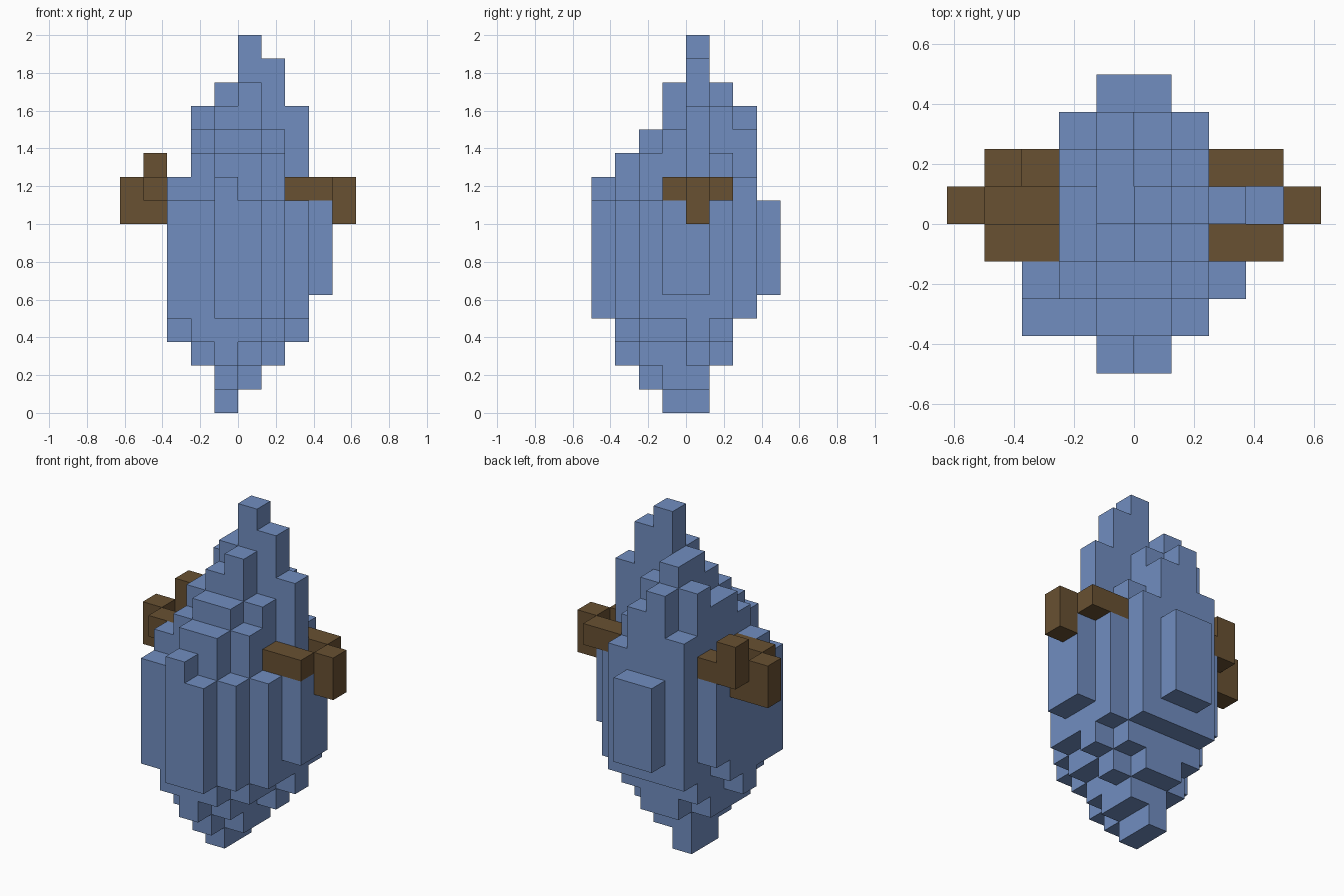
import bpy
import bmesh
from mathutils import Vector

CELL = 0.125

old = bpy.data.objects.get("Cube")
if old:
    bpy.data.objects.remove(old, do_unlink=True)


def material(name, rgb):
    mat = bpy.data.materials.new(name)
    mat.use_nodes = True
    colour = (*rgb, 1)
    mat.diffuse_color = colour
    mat.node_tree.nodes["Principled BSDF"].inputs["Base Color"].default_value = colour
    return mat


def block(x, y, z):
    """Cells inside a box given as half-open index ranges."""
    return {(i, j, k) for i in range(*x) for j in range(*y) for k in range(*z)}


def build(name, cells, mat):
    """Make the outer skin of a set of cubic cells, with coplanar faces merged."""
    bm = bmesh.new()
    for cell in cells:
        centre = Vector(cell) + Vector((0.5, 0.5, 0.5))
        for axis in range(3):
            for sign in (-1, 1):
                near = list(cell)
                near[axis] += sign
                if tuple(near) in cells:
                    continue
                normal, u, v = Vector(), Vector(), Vector()
                normal[axis] = sign / 2
                u[(axis + 1) % 3] = 0.5
                v[(axis + 2) % 3] = sign / 2
                corners = (-u - v, u - v, u + v, v - u)
                bm.faces.new([bm.verts.new((centre + normal + c) * CELL) for c in corners])
    bmesh.ops.remove_doubles(bm, verts=bm.verts, dist=CELL / 100)
    bmesh.ops.dissolve_limit(bm, angle_limit=0.01, verts=bm.verts, edges=bm.edges)
    mesh = bpy.data.meshes.new(name)
    bm.to_mesh(mesh)
    bm.free()
    mesh.materials.append(mat)
    obj = bpy.data.objects.new(name, mesh)
    bpy.context.collection.objects.link(obj)
    return obj


blue = material("slate blue", (0.165, 0.27, 0.53))
brown = material("wood brown", (0.14, 0.082, 0.032))

# Spindle body: column tops and bottoms, rows front to back, a = ground level
TOPS = ["..kj...", "jjllj..", "klmmlj.", "jmnomjj",
        "imoqpnj", "jnonlj.", ".lnmk..", "..jj..."]
BOTTOMS = ["..ee...", "edcde..", "ecbcde.", "dcabdef",
           "ecabcdf", "fdccde.", ".eeee..", "..ff..."]
body = set()
for j, (tops, bottoms) in enumerate(zip(TOPS, BOTTOMS), start=-4):
    for i, (top, bottom) in enumerate(zip(tops, bottoms), start=-3):
        if top != ".":
            body |= block((i, i + 1), (j, j + 1), (ord(bottom) - ord("a"), ord(top) - ord("a")))
build("body", body, blue)

# Side brackets: two rails and a hanging end post
for name, rails, post in (("left", (2, 4), 4), ("right", (-4, -2), -5)):
    cells = block(rails, (-1, 0), (9, 10)) | block(rails, (1, 2), (9, 10))
    cells |= block((post, post + 1), (0, 1), (8, 10))
    if name == "right":
        cells |= block(rails, (0, 1), (8, 9))      # recessed middle
        cells |= block((-4, -3), (1, 2), (10, 11))  # raised peg
    build(name + "_bracket", cells, brown)
